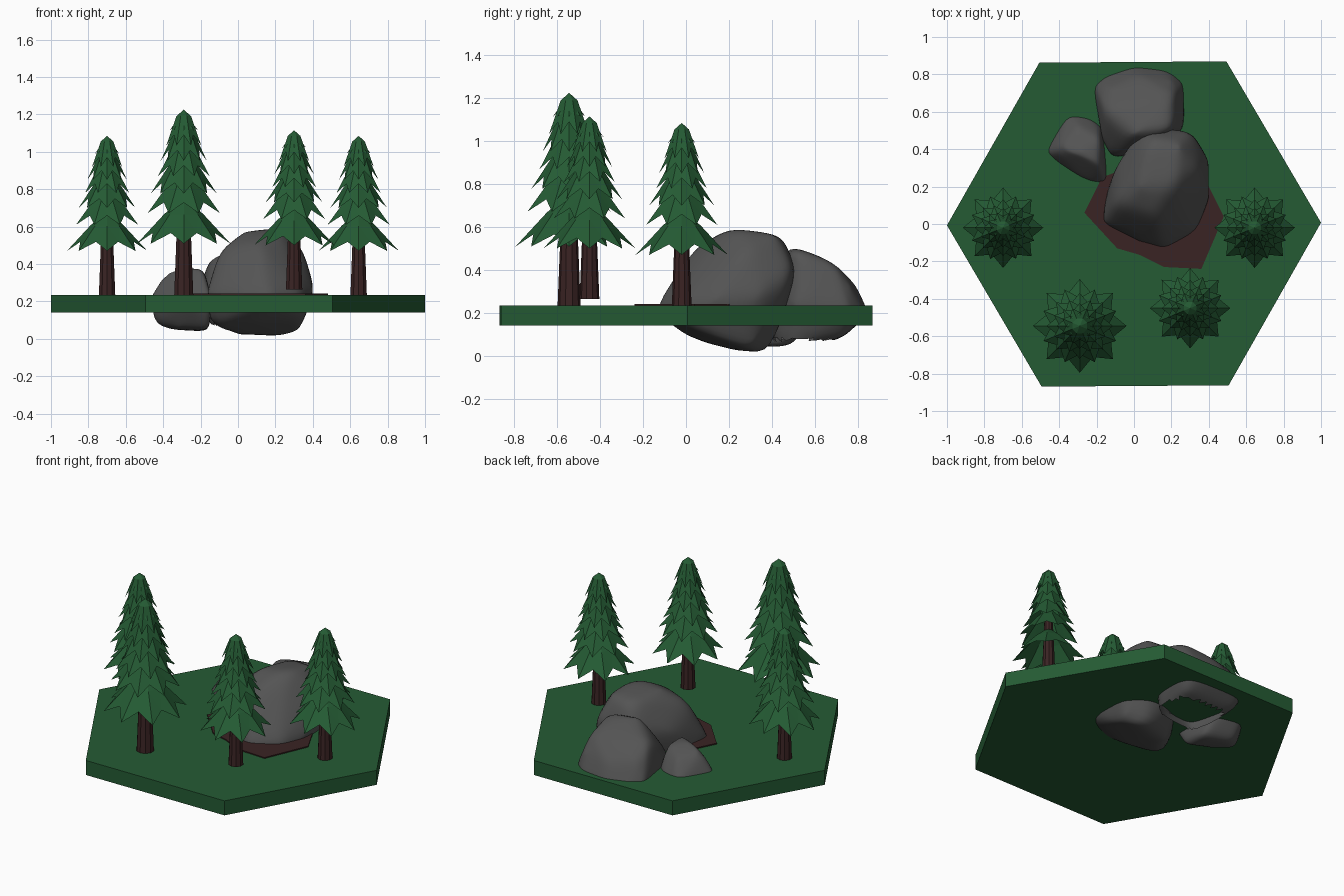
import bpy, bmesh, math
from mathutils import Vector

if "Cube" in bpy.data.objects:
    bpy.data.objects.remove(bpy.data.objects["Cube"], do_unlink=True)


def material(name, r, g, b):
    m = bpy.data.materials.new(name)
    m.use_nodes = True
    m.diffuse_color = (r, g, b, 1)
    m.node_tree.nodes["Principled BSDF"].inputs["Base Color"].default_value = (r, g, b, 1)
    return m


GREEN = material("forest_green", 0.018, 0.105, 0.034)
BARK = material("dark_brown", 0.042, 0.017, 0.017)
STONE = material("stone_grey", 0.088, 0.088, 0.088)


def finish(name, bm, mat, smooth=False):
    bmesh.ops.recalc_face_normals(bm, faces=bm.faces)
    me = bpy.data.meshes.new(name)
    bm.to_mesh(me)
    bm.free()
    me.materials.append(mat)
    for p in me.polygons:
        p.use_smooth = smooth
    ob = bpy.data.objects.new(name, me)
    bpy.context.collection.objects.link(ob)
    return ob


def slab(name, outline, z0, z1, mat):
    """Flat polygon extruded upward."""
    bm = bmesh.new()
    face = bm.faces.new([bm.verts.new((x, y, z0)) for x, y in outline])
    ext = bmesh.ops.extrude_face_region(bm, geom=[face])["geom"]
    for v in ext:
        if isinstance(v, bmesh.types.BMVert):
            v.co.z = z1
    finish(name, bm, mat)


# Hexagonal ground and the bare earth patch
hexagon = [(math.cos(math.radians(60 * i + 0.4)), math.sin(math.radians(60 * i + 0.4)))
           for i in range(6)]
slab("ground", hexagon, 0.14, 0.235, GREEN)
slab("earth_patch", [(-.265, .06), (-.09, -.13), (.03, -.165), (.16, -.23), (.36, -.24),
                     (.48, .04), (.4, .2), (.1, .35), (-.17, .25)], 0.22, 0.242, BARK)


# Trees: tapered trunk and stacked open skirts with eight drooping points
TIERS = [(.235, .215), (.375, .18), (.465, .152), (.545, .128),
         (.615, .106), (.685, .087), (.755, .065)]


def ring(bm, radius, z, turn):
    return [bm.verts.new((radius * math.cos(a), radius * math.sin(a), z))
            for a in (math.tau * (i + turn) / 8 for i in range(8))]


def tree(label, x, y, z, size):
    bm = bmesh.new()
    bmesh.ops.create_cone(bm, cap_ends=True, segments=10, radius1=.046, radius2=.018, depth=.7)
    bmesh.ops.translate(bm, verts=bm.verts, vec=(0, 0, .35))
    parts = [finish(label + "_trunk", bm, BARK)]

    bm = bmesh.new()
    for k, (low, r) in enumerate(TIERS):
        turn = k % 2 / 2
        rise = min(.15, .85 - low) * (.9 if k < 6 else .55)
        tips = ring(bm, r, low, turn)
        notches = ring(bm, r * .72, low + rise * .36, turn + .5)
        collar = ring(bm, r * .42, low + rise, turn)
        apex = bm.verts.new((0, 0, min(.85, low + rise * 1.6)))
        for i in range(8):
            j = (i + 1) % 8
            bm.faces.new((tips[i], notches[i], collar[i]))
            bm.faces.new((notches[i], tips[j], collar[j]))
            bm.faces.new((notches[i], collar[j], collar[i]))
            bm.faces.new((collar[i], collar[j], apex))
    parts.append(finish(label + "_foliage", bm, GREEN))
    for ob in parts:
        ob.location = (x, y, z)
        ob.scale = (size,) * 3


tree("left_tree", .645, -.02, .235, 1)
tree("right_tree", -.70, -.02, .235, 1)
tree("front_right_tree", -.29, -.545, .235, 1.165)
tree("front_left_tree", .30, -.45, .265, 1)


# Boulders: convex hulls, subdivided and softened
def boulder(name, points, open_below=None):
    bm = bmesh.new()
    for p in points:
        bm.verts.new(p)
    hull = bmesh.ops.convex_hull(bm, input=bm.verts)
    loose = [v for v in bm.verts if not v.link_faces]
    bmesh.ops.delete(bm, geom=loose, context="VERTS")
    centre = sum((v.co for v in bm.verts), Vector()) / len(bm.verts)
    for v in bm.verts:
        v.co = centre + (v.co - centre) * 1.03
    bmesh.ops.subdivide_edges(bm, edges=bm.edges, cuts=7, use_grid_fill=True)
    for _ in range(7):
        bmesh.ops.smooth_vert(bm, verts=bm.verts, factor=.5,
                              use_axis_x=True, use_axis_y=True, use_axis_z=True)
    if open_below is not None:
        low = [f for f in bm.faces if f.calc_center_median().z < open_below]
        bmesh.ops.delete(bm, geom=low, context="FACES")
    finish(name, bm, STONE, True)


boulder("large_boulder", [
    (-.17, .0, .24), (.05, -.11, .23), (.17, -.15, .21), (.33, -.05, .24), (.4, .13, .26),
    (.4, .35, .28), (.31, .5, .38), (.04, .52, .38), (-.1, .3, .36), (-.1, .1, .47),
    (.03, .2, .57), (.22, .2, .59), (.24, .42, .56), (.08, .45, .55), (.34, .28, .49),
    (.12, .04, .5), (-.16, .1, .06), (0, .3, .01), (.2, .38, 0), (.32, .3, .04),
    (.35, .1, .1), (.1, 0, .1)])
boulder("back_boulder", [
    (-.22, .74, .2), (-.15, .81, .18), (0, .85, .2), (.17, .83, .2), (.27, .75, .2),
    (.27, .5, .25), (-.11, .34, .25), (-.17, .45, .25), (-.15, .6, .44), (.0, .48, .51),
    (.2, .5, .5), (.2, .68, .44), (-.14, .72, .36), (.02, .79, .33), (.2, .76, .33),
    (-.15, .72, .08), (.2, .72, .08), (.2, .45, .03), (-.1, .42, .03)], .075)
boulder("small_boulder", [
    (-.475, .385, .22), (-.36, .595, .2), (-.24, .58, .2), (-.17, .52, .22), (-.14, .2, .2),
    (-.25, .21, .2), (-.4, .31, .2), (-.4, .4, .345), (-.29, .38, .375), (-.19, .32, .37),
    (-.18, .45, .36), (-.3, .52, .32), (-.45, .4, .08), (-.35, .5, .05), (-.16, .45, .04),
    (-.16, .28, .05), (-.32, .34, .06)])
